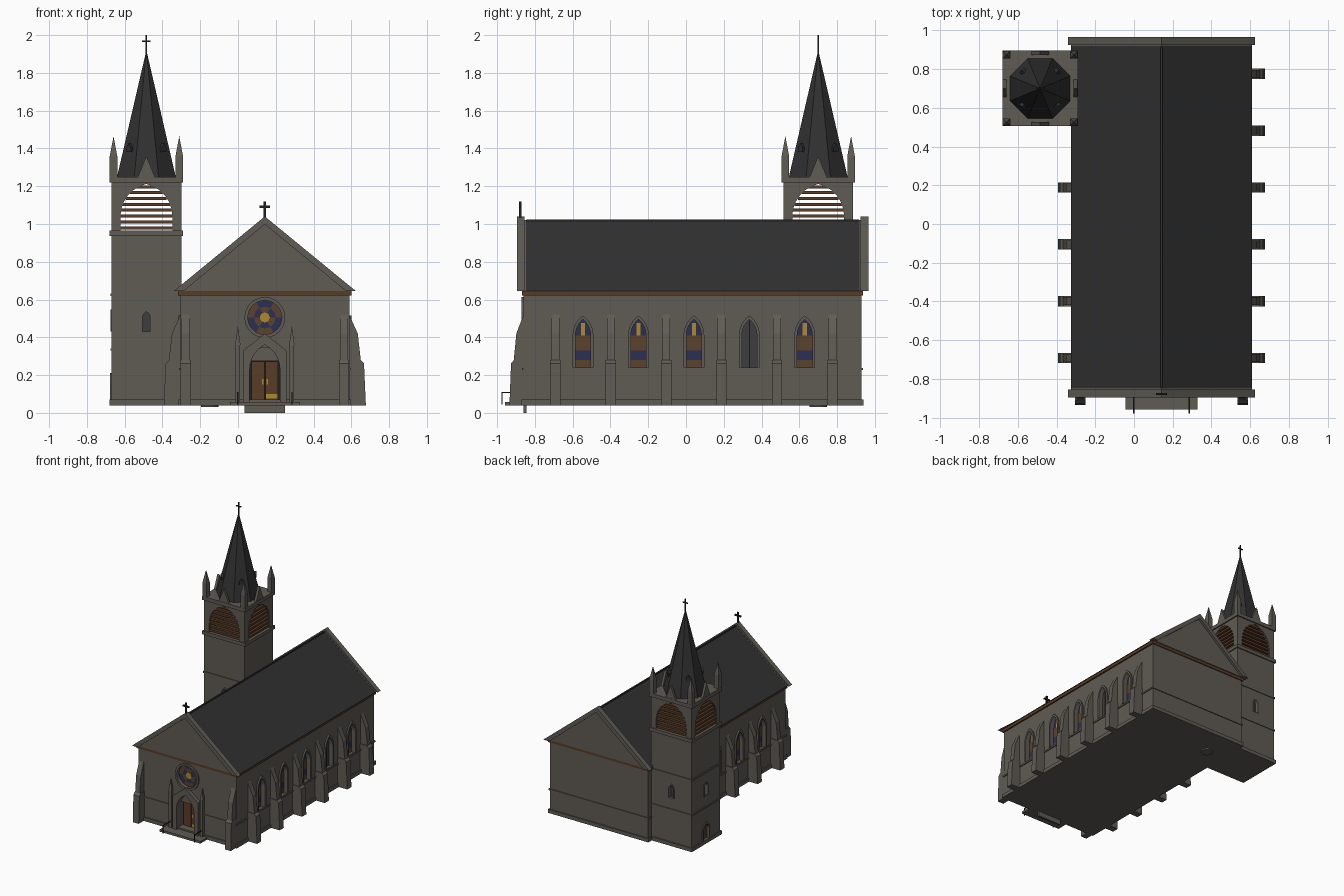
import bpy, bmesh
from math import pi, sin, cos, atan2, hypot, radians
from mathutils import Matrix, Vector

if "Cube" in bpy.data.objects:
    bpy.data.objects.remove(bpy.data.objects["Cube"])


def material(name, *rgb):
    m = bpy.data.materials.new(name)
    m.use_nodes = True
    m.diffuse_color = (*rgb, 1)
    m.node_tree.nodes["Principled BSDF"].inputs["Base Color"].default_value = (*rgb, 1)
    return m


STONE = material("grey stone", 0.115, 0.106, 0.09)
SLATE = material("dark slate", 0.03, 0.03, 0.03)
WOOD = material("brown wood", 0.10, 0.045, 0.02)
IRON = material("dark iron", 0.015, 0.015, 0.015)
BLUE = material("blue glass", 0.025, 0.028, 0.09)
AMBER = material("brown glass", 0.10, 0.055, 0.025)
GOLD = material("gold", 0.45, 0.25, 0.02)
GREY = material("grey glass", 0.045, 0.047, 0.05)


def finish(name, bm, mats):
    bmesh.ops.recalc_face_normals(bm, faces=bm.faces)
    mesh = bpy.data.meshes.new(name)
    bm.to_mesh(mesh)
    bm.free()
    obj = bpy.data.objects.new(name, mesh)
    bpy.context.collection.objects.link(obj)
    for m in mats:
        mesh.materials.append(m)
    return obj


def prism(name, pts, w0, w1, mat, pos=(0, 0), turn=0, paint=None):
    """Outline (across, up) extruded outward from a wall point; turn 0 faces -y."""
    bm = bmesh.new()
    a, b = [[bm.verts.new((u, -w, v)) for u, v in pts] for w in (w0, w1)]
    bm.faces.new(a)
    bm.faces.new(b)
    for i in range(len(pts)):
        j = (i + 1) % len(pts)
        bm.faces.new((a[i], a[j], b[j], b[i]))
    if paint:
        paint(bm)
    mats = mat if isinstance(mat, list) else [mat]
    obj = finish(name, bm, mats)
    obj.data.transform(Matrix.Translation((*pos, 0)) @ Matrix.Rotation(radians(turn), 4, "Z"))
    return obj


def rect(half, z0, z1, u=0):
    return [(u - half, z0), (u + half, z0), (u + half, z1), (u - half, z1)]


def box(name, x0, x1, y0, y1, z0, z1, mat):
    return prism(name, rect((x1 - x0) / 2, z0, z1), -y1, -y0, mat, ((x0 + x1) / 2, 0))


def slab(name, centre, hx, hy, z0, z1, mat=STONE):
    x, y = centre
    return box(name, x - hx, x + hx, y - hy, y + hy, z0, z1, mat)


def cone(name, sides, r, z0, z1, pos, mat, r2=0):
    bm = bmesh.new()
    bmesh.ops.create_cone(bm, cap_ends=True, segments=sides, radius1=r, radius2=r2, depth=z1 - z0,
                          matrix=Matrix.Translation((*pos, (z0 + z1) / 2)) @ Matrix.Rotation(pi / sides, 4, "Z"))
    bmesh.ops.remove_doubles(bm, verts=bm.verts, dist=1e-5)
    return finish(name, bm, [mat])


def arch(half, z0, spring, apex, n=6):
    """Pointed arch outline from lower right over the top to lower left."""
    h = apex - spring
    c = (h * h - half * half) / (2 * half)
    end = atan2(h, c)
    side = [(half, z0)] + [((half + c) * cos(end * i / n) - c, spring + (half + c) * sin(end * i / n))
                           for i in range(n)]
    return side + [(0, apex)] + [(-u, v) for u, v in reversed(side)]


def circle(r, z, n=24):
    return [(r * cos(2 * pi * i / n), z + r * sin(2 * pi * i / n)) for i in range(n)]


def cut(objs, pts, depth, pos, turn):
    cutter = prism("cutter", pts, -depth, 0.05, STONE, pos, turn)
    cutter.hide_render = True
    for obj in objs:
        mod = obj.modifiers.new("opening", "BOOLEAN")
        mod.object, mod.operation, mod.solver = cutter, "DIFFERENCE", "EXACT"
        bpy.context.view_layer.objects.active = obj
        bpy.ops.object.modifier_apply(modifier=mod.name)
    bpy.data.objects.remove(cutter)


def cross(name, pos, z0, z1, half, t):
    slab(name + "_post", pos, t, t, z0, z1, IRON)
    mid = z0 + (z1 - z0) * 0.68
    slab(name + "_arm", pos, half, t, mid - t, mid + t, IRON)


# Nave walls, plinth, string course and eaves band
CX, HX, CY, HY = 0.142, 0.447, 0.035, 0.895
FRONT, BACK, MID = CY - HY, CY + HY, (CX, CY)
nave = slab("nave_walls", MID, HX, HY, 0.04, 0.645)
plinth = slab("nave_plinth", MID, HX + 0.01, HY + 0.01, 0.04, 0.07)
string = slab("nave_string_course", MID, HX + 0.007, HY + 0.007, 0.226, 0.238)
slab("eaves_band", MID, HX + 0.012, HY + 0.008, 0.622, 0.646, WOOD)

# Roof, gable walls, copings
def gable(half, top):
    return [(-half, 0.645), (half, 0.645), (0, top)]


prism("nave_roof", gable(0.467, 1.02), -0.925, 0.85, SLATE, (CX, 0))
slab("roof_ridge", MID, 0.006, 0.88, 1.008, 1.024, SLATE)
chevron = [(0.482, 0.645), (0, 1.04), (-0.482, 0.645), (-0.43, 0.645), (0, 0.998), (0.43, 0.645)]
for name, y, turn in (("front", FRONT, 0), ("back", BACK, 180)):
    prism(name + "_gable_wall", gable(0.468, 1.022), -0.012, 0.015, STONE, (CX, y), turn)
    prism(name + "_gable_coping", chevron, -0.005, 0.035, STONE, (CX, y), turn)
cross("gable_cross", (CX, FRONT - 0.018), 1.03, 1.12, 0.028, 0.006)

# Buttresses
LOWER = [(-0.02, 0.04), (0.088, 0.04), (0.078, 0.262), (0.06, 0.28), (-0.02, 0.28)]
UPPER = [(-0.02, 0.27), (0.062, 0.27), (0.045, 0.42), (0, 0.52), (-0.02, 0.52)]


def buttress(pos, turn, scale=1):
    for name, pts, half in (("lower", LOWER, 0.027), ("upper", UPPER, 0.021)):
        prism("buttress_" + name, [(u * scale, v) for u, v in pts], -half, half, STONE, pos, turn - 90)


BAYS = [-0.692 + 0.2935 * i for i in range(6)]
RIGHT, LEFT = CX + HX, CX - HX
for i, y in enumerate(BAYS):
    buttress((RIGHT, y), 90)
    if i < 4:
        buttress((LEFT, y), -90)
for x in (LEFT + 0.028, RIGHT - 0.028):
    buttress((x, FRONT), 0, 0.85)


# Stained glass windows
def stain(bm):
    for axis, levels in ((2, (0.28, 0.33, 0.41, 0.475)), (0, (-0.011, 0.011))):
        for level in levels:
            no = Vector([float(k == axis) for k in range(3)])
            bmesh.ops.bisect_plane(bm, geom=bm.verts[:] + bm.edges[:] + bm.faces[:], plane_co=no * level, plane_no=no)
    for f in bm.faces:
        c = f.calc_center_median()
        if 0.41 < c.z < 0.475 and abs(c.x) < 0.011:
            f.material_index = 2
        elif c.z > 0.41 or 0.28 < c.z < 0.33:
            f.material_index = 1


def opening_frame(name, outer, inner, pos, turn, out=0.012):
    prism(name, outer + inner[::-1], -0.005, out, STONE, pos, turn)


def nave_window(pos, turn, plain):
    inner = arch(0.04, 0.24, 0.41, 0.495)
    cut([nave], inner, 0.03, pos, turn)
    opening_frame("window_frame", arch(0.055, 0.24, 0.41, 0.515), inner, pos, turn)
    if plain:
        prism("plain_glass", inner, -0.031, -0.024, GREY, pos, turn)
        prism("window_mullion", rect(0.003, 0.24, 0.49), -0.026, -0.015, STONE, pos, turn)
    else:
        prism("stained_glass", inner, -0.031, -0.024, [AMBER, BLUE, GOLD], pos, turn, stain)


for i in range(5):
    y = (BAYS[i] + BAYS[i + 1]) / 2
    nave_window((RIGHT, y), 90, i == 3)
    if i < 4:
        nave_window((LEFT, y), -90, False)

# Rose window
P = (CX, FRONT)
cut([nave], circle(0.09, 0.505), 0.025, P, 0)
ring = circle(0.108, 0.505)
opening_frame("rose_frame", ring + ring[:1], circle(0.09, 0.505) + circle(0.09, 0.505)[:1], P, 0)
prism("rose_centre", circle(0.027, 0.505, 8), -0.03, -0.017, GOLD, P)
for r0, r1, flip in ((0.025, 0.058, 0), (0.058, 0.092, 1)):
    for k in range(12):
        a, b = k * pi / 6, (k + 1) * pi / 6
        pts = [(r * cos(t), 0.505 + r * sin(t)) for r, t in ((r0, a), (r1, a), (r1, b), (r0, b))]
        prism("rose_petal", pts, -0.027, -0.019, (BLUE, AMBER)[(k // 2 + flip) % 2], P)

# Portal with doors, pinnacles, landing and rails
inner = arch(0.08, 0.07, 0.23, 0.36)
cut([nave, string], inner, 0.07, P, 0)
porch = [(0.115, 0.05), (0.115, 0.33), (0, 0.42), (-0.115, 0.33), (-0.115, 0.05)]
opening_frame("portal_surround", porch, arch(0.08, 0.05, 0.23, 0.36), P, 0, 0.03)
prism("portal_tympanum", [p for p in arch(0.08, 0.275, 0.276, 0.345)], -0.07, -0.02, STONE, P)
prism("portal_back", rect(0.08, 0.07, 0.28), -0.071, -0.064, IRON, P)
for s in (-1, 1):
    prism("door_leaf", rect(0.034, 0.07, 0.272, s * 0.037), -0.066, -0.05, WOOD, P)
    prism("door_handle", rect(0.004, 0.15, 0.18, s * 0.012), -0.052, -0.046, GOLD, P)
    x = CX + s * 0.143
    slab("portal_pinnacle_shaft", (x, FRONT - 0.01), 0.012, 0.014, 0.04, 0.36)
    cone("portal_pinnacle_tip", 4, 0.02, 0.36, 0.46, (x, FRONT - 0.01), STONE)
    slab("landing_rail", (x, FRONT - 0.06), 0.003, 0.058, 0.104, 0.11, IRON)
    slab("landing_rail_post", (x, FRONT - 0.115), 0.003, 0.003, 0.045, 0.11, IRON)
prism("door_kick_plate", rect(0.03, 0.075, 0.1, 0.037), -0.052, -0.046, GOLD, P)
box("landing", CX - 0.185, CX + 0.185, -0.957, FRONT, 0.04, 0.058, STONE)
box("landing_foot", CX - 0.108, CX + 0.108, FRONT, FRONT + 0.015, 0, 0.045, STONE)
cone("floor_disc", 16, 0.047, 0.03, 0.05, (-0.15, 0.70), STONE, 0.047)

# Tower shaft, bands and openings
T = (-0.485, 0.70)
H = 0.185
shaft = slab("tower_shaft", T, H, H, 0.04, 0.94)
for name, half, z0, z1 in (("plinth", 0.195, 0.04, 0.07), ("lower_band", 0.191, 0.33, 0.342),
                           ("upper_band", 0.191, 0.618, 0.632), ("middle_cornice", 0.195, 0.937, 0.965),
                           ("top_cornice", 0.195, 1.22, 1.25)):
    slab("tower_" + name, T, half, half, z0, z1)


def tower_face(turn, out=H):
    t = radians(turn)
    return (T[0] + out * sin(t), T[1] - out * cos(t))


for turn in (0, 180, -90):
    pos, slit = tower_face(turn), arch(0.02, 0.43, 0.505, 0.535)
    cut([shaft], slit, 0.03, pos, turn)
    opening_frame("slit_frame", arch(0.028, 0.43, 0.505, 0.548), slit, pos, turn, 0.006)
    prism("slit_glass", slit, -0.031, -0.024, GREY, pos, turn)
pos, door = tower_face(-90), arch(0.036, 0.07, 0.15, 0.195)
cut([shaft], door, 0.02, pos, -90)
opening_frame("tower_door_frame", arch(0.046, 0.07, 0.15, 0.21), door, pos, -90, 0.008)
prism("tower_door", door, -0.021, -0.013, WOOD, pos, -90)

# Belfry walls with louvres, parapet gables
for turn in (0, 90, 180, 270):
    pos = tower_face(turn)
    wall = [(H, 0.96), (H, 1.225), (-H, 1.225), (-H, 0.96)]
    prism("belfry_wall", wall + arch(0.1375, 0.96, 1.04, 1.212)[::-1], -0.03, 0, STONE, pos, turn)
    for k in range(8):
        z = 0.972 + 0.031 * k
        half = 0.145 * min(1, ((1.23 - z) / 0.17) ** 0.6)
        prism("louvre", rect(half, z, z + 0.016), -0.027, -0.004, WOOD, pos, turn)
    prism("parapet_gable", [(-0.045, 1.25), (0.045, 1.25), (0, 1.36)], -0.012, 0.008, STONE, pos, turn)

# Corner pinnacles, spire, spire dormers and cross
for sx in (-1, 1):
    for sy in (-1, 1):
        corner = (T[0] + sx * 0.174, T[1] + sy * 0.174)
        slab("corner_pinnacle", corner, 0.02, 0.02, 1.25, 1.36)
        cone("corner_pinnacle_tip", 4, 0.028, 1.36, 1.465, corner, STONE)
for turn in (45, 135, 225, 315):
    roof = [(-0.018, 1.38), (0.018, 1.38), (0.018, 1.405), (0, 1.425), (-0.018, 1.405)]
    prism("spire_dormer", roof, -0.03, 0.012, SLATE, tower_face(turn, 0.122), turn)
cone("spire", 8, 0.168, 1.25, 1.92, T, SLATE)
cross("spire_cross", T, 1.9, 2.0, 0.022, 0.004)
